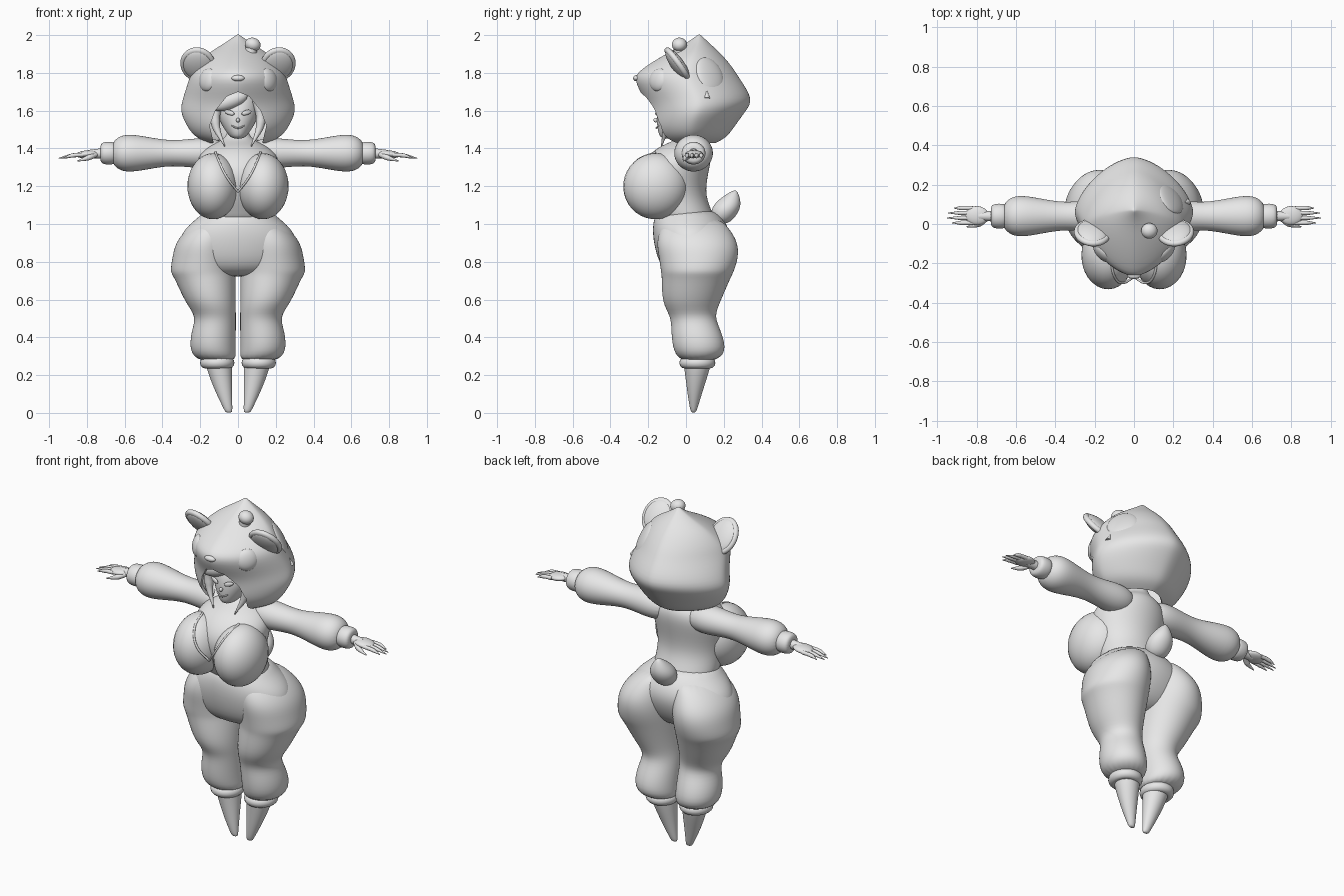
import bpy, bmesh, math
from mathutils import Vector

if "Cube" in bpy.data.objects:
    bpy.data.objects.remove(bpy.data.objects["Cube"])

GREY = (0.8, 0.8, 0.8, 1)
clay = bpy.data.materials.new("light grey")
clay.use_nodes = True
clay.diffuse_color = GREY
clay.node_tree.nodes["Principled BSDF"].inputs["Base Color"].default_value = GREY


def link_object(name, data):
    data.materials.append(clay)
    part = bpy.data.objects.new(name, data)
    bpy.context.collection.objects.link(part)
    return part


def finish_mesh(name, bm, subdivide=False):
    bmesh.ops.recalc_face_normals(bm, faces=bm.faces)
    mesh = bpy.data.meshes.new(name)
    bm.to_mesh(mesh)
    bm.free()
    for polygon in mesh.polygons:
        polygon.use_smooth = True
    part = link_object(name, mesh)
    if subdivide:
        subsurf = part.modifiers.new("smooth", "SUBSURF")
        subsurf.levels = subsurf.render_levels = 2
    return part


def loft(name, rings, open_start=False, pinch=1, sides=20):
    """Skin oval rings given as (centre, first radius vector, second radius vector)."""
    bm = bmesh.new()
    loops = []
    for centre, across, along in rings:
        loop = []
        for index in range(sides):
            angle = math.tau * index / sides
            cosine, sine = (math.copysign(abs(part) ** pinch, part)
                            for part in (math.cos(angle), math.sin(angle)))
            loop.append(bm.verts.new(centre + across * cosine + along * sine))
        loops.append(loop)
    for lower, upper in zip(loops, loops[1:]):
        for index in range(sides):
            bm.faces.new((lower[index - 1], lower[index], upper[index], upper[index - 1]))
    bm.faces.new(loops[-1])
    if not open_start:
        bm.faces.new(loops[0])
    return finish_mesh(name, bm, subdivide=True)


def column(name, rings, side=1, inner=None, **options):
    """Upright loft from (height, outer x, front y, back y); inner x mirrors outer x if not given."""
    ovals = []
    for height, outer, front, back in rings:
        start = -outer if inner is None else inner
        centre = Vector((side * (outer + start) / 2, (front + back) / 2, height))
        ovals.append((centre, Vector(((outer - start) / 2, 0, 0)), Vector((0, (back - front) / 2, 0))))
    return loft(name, ovals, **options)


def sleeve(name, side, rings):
    """Sideways loft of round rings given as (x, radius)."""
    ovals = []
    for distance, radius in rings:
        centre = Vector((side * distance, 0.04, 1.375))
        ovals.append((centre, Vector((0, radius, 0)), Vector((0, 0, radius * 0.95))))
    return loft(name, ovals)


def blob(name, location, scale, rotation=(0, 0, 0)):
    bm = bmesh.new()
    bmesh.ops.create_uvsphere(bm, u_segments=28, v_segments=18, radius=1)
    part = finish_mesh(name, bm)
    part.location, part.scale, part.rotation_euler = location, scale, rotation


def ring(name, location, radius, thickness, rotation=(0, 0, 0), stretch=(1, 1, 1)):
    bpy.ops.mesh.primitive_torus_add(location=location, rotation=rotation, major_segments=32,
                                     major_radius=radius, minor_radius=thickness)
    part = bpy.context.object
    part.name = name
    part.scale = stretch
    part.data.materials.append(clay)
    bpy.ops.object.shade_smooth()


def tube(name, points, radius, taper=1):
    """Rounded curve that narrows to the taper factor at its last point."""
    curve = bpy.data.curves.new(name, "CURVE")
    curve.dimensions = "3D"
    curve.bevel_depth = radius
    curve.use_fill_caps = True
    spline = curve.splines.new("BEZIER")
    spline.bezier_points.add(len(points) - 1)
    for knot, place in zip(spline.bezier_points, points):
        knot.co = place
        knot.handle_left_type = knot.handle_right_type = "AUTO"
    spline.bezier_points[-1].radius = taper
    link_object(name, curve)


# Torso, neck, hips and tail
column("torso", [
    (1, 0.18, -0.15, 0.15), (1.05, 0.19, -0.17, 0.15), (1.15, 0.19, -0.23, 0.1),
    (1.27, 0.22, -0.26, 0.12), (1.36, 0.22, -0.21, 0.14), (1.42, 0.15, -0.13, 0.13),
    (1.45, 0.06, -0.03, 0.09), (1.53, 0.05, -0.02, 0.08)])
column("hips", [
    (0.72, 0.16, -0.06, 0.1), (0.77, 0.29, -0.14, 0.18), (0.9, 0.325, -0.175, 0.24),
    (0.98, 0.285, -0.18, 0.23), (1.04, 0.205, -0.17, 0.19), (1.08, 0.17, -0.13, 0.14)])
column("tail", [
    (1, 0.02, 0.17, 0.21), (1.02, 0.06, 0.13, 0.25), (1.08, 0.08, 0.13, 0.29),
    (1.13, 0.055, 0.17, 0.29), (1.18, 0.01, 0.25, 0.27)])

for side, tag in ((1, "left_"), (-1, "right_")):
    # Baggy trouser leg, ankle cuff and pointed foot
    column(tag + "leg", [
        (1.04, 0.17, -0.1, 0.17), (0.98, 0.27, -0.14, 0.23), (0.9, 0.335, -0.16, 0.28),
        (0.82, 0.35, -0.145, 0.28), (0.745, 0.363, -0.135, 0.255), (0.72, 0.34, -0.13, 0.24),
        (0.58, 0.28, -0.13, 0.18), (0.51, 0.22, -0.08, 0.15), (0.43, 0.25, -0.08, 0.19),
        (0.32, 0.26, -0.07, 0.22), (0.27, 0.2, -0.02, 0.15)], side=side, inner=0.01)
    ring(tag + "ankle_cuff", (0.11 * side, 0.06, 0.265), 0.064, 0.027, stretch=(1, 1.05, 1.1))
    column(tag + "foot", [
        (0.3, 0.18, -0.02, 0.14), (0.24, 0.17, -0.01, 0.13), (0.12, 0.125, 0.005, 0.09),
        (0.02, 0.075, 0.02, 0.06), (0, 0.065, 0.03, 0.05)], side=side, inner=0.03)

    # Chest and neckline
    blob(tag + "chest", (0.132 * side, -0.16, 1.2), (0.136, 0.172, 0.175), (-0.3, 0, 0))
    tube(tag + "neckline", [(0.12 * side, -0.16, 1.38), (0.1 * side, -0.265, 1.33),
                            (0.06 * side, -0.3, 1.25), (0, -0.27, 1.17)], 0.006)

    # Puffed sleeve, wrist cuff and hand
    sleeve(tag + "sleeve", side, [
        (0.06, 0.06), (0.15, 0.09), (0.25, 0.08), (0.35, 0.07), (0.45, 0.085),
        (0.58, 0.112), (0.64, 0.09), (0.67, 0.05)])
    sleeve(tag + "wrist_cuff", side, [
        (0.65, 0.05), (0.655, 0.065), (0.72, 0.065), (0.73, 0.04)])
    tube(tag + "wrist", [(0.7 * side, 0.04, 1.375), (0.79 * side, 0.04, 1.37)], 0.028, taper=0.8)
    blob(tag + "palm", (0.8 * side, 0.043, 1.37), (0.06, 0.048, 0.02), (0, 0.1 * side, 0))
    for finger, reach in enumerate((0.925, 0.95, 0.945, 0.915)):
        across = 0.006 + finger * 0.025
        tube(tag + "finger", [(0.82 * side, across, 1.367), (0.88 * side, across, 1.362),
                              (reach * side, across, 1.348)], 0.011, taper=0.2)
    tube(tag + "thumb", [(0.75 * side, 0.03, 1.37), (0.79 * side, 0, 1.352),
                         (0.85 * side, -0.014, 1.333)], 0.015, taper=0.2)

    # Hood ears with a raised rim, and round hood eyes
    ear = (0.212 * side, -0.045, 1.845)
    blob(tag + "ear", ear, (0.085, 0.035, 0.1), (0.62, 0, 0.12 * side))
    ring(tag + "ear_rim", ear, 0.078, 0.016, (0.62 + math.pi / 2, 0, 0.12 * side), (1, 1.15, 1))
    blob(tag + "hood_eye", (0.158 * side, -0.142, 1.762), (0.064, 0.035, 0.062),
         (-0.15, 0, 0.85 * side))

    # Face eyes and hair locks beside the cheeks
    blob(tag + "eye", (0.045 * side, -0.152, 1.59), (0.028, 0.008, 0.013), (0, -0.3 * side, 0.3 * side))
    tube(tag + "hair_lock", [(0.1 * side, -0.1, 1.66), (0.12 * side, -0.1, 1.54),
                             (0.07 * side, -0.13, 1.41)], 0.025, taper=0.1)

# Head, nose, mouth and fringe under the hood
column("head", [
    (1.45, 0.03, -0.13, -0.05), (1.48, 0.06, -0.15, 0.03), (1.57, 0.115, -0.16, 0.1),
    (1.66, 0.115, -0.14, 0.12), (1.72, 0.07, -0.08, 0.08)])
blob("nose", (0, -0.16, 1.55), (0.01, 0.012, 0.012))
tube("mouth", [(-0.035, -0.145, 1.52), (0, -0.157, 1.508), (0.035, -0.145, 1.52)], 0.004)
blob("fringe", (-0.045, -0.13, 1.65), (0.1, 0.04, 0.042), (0, -0.35, 0))

# Bear hood: a hollow shell with a pointed muzzle and back, and an arched face opening
hood = column("hood", [
    (1.43, 0.16, -0.13, 0.16), (1.46, 0.23, -0.17, 0.22), (1.52, 0.275, -0.2, 0.26),
    (1.6, 0.31, -0.2, 0.32), (1.66, 0.295, -0.22, 0.36), (1.77, 0.26, -0.285, 0.285),
    (1.82, 0.24, -0.24, 0.255), (1.9, 0.17, -0.11, 0.19), (1.96, 0.065, 0.01, 0.12),
    (2.005, 0.004, 0.065, 0.075)], open_start=True, pinch=1.25, sides=32)
shell = hood.modifiers.new("shell", "SOLIDIFY")
shell.thickness = 0.015

bm = bmesh.new()
half_arch = [(0.11, 1.35), (0.15, 1.52), (0.12, 1.6), (0.06, 1.675)]
arch = half_arch + [(0, 1.7)] + [(-x, z) for x, z in reversed(half_arch)]
outline = bm.faces.new([bm.verts.new((x, -0.6, z)) for x, z in arch])
extruded = bmesh.ops.extrude_face_region(bm, geom=[outline])["geom"]
far_end = [item for item in extruded if isinstance(item, bmesh.types.BMVert)]
bmesh.ops.translate(bm, vec=(0, 0.58, 0), verts=far_end)
cutter = finish_mesh("face_cutter", bm)
cutter.hide_render = True
opening = hood.modifiers.new("face_opening", "BOOLEAN")
opening.operation, opening.object, opening.solver = "DIFFERENCE", cutter, "EXACT"
bpy.ops.object.select_all(action="DESELECT")
bpy.context.view_layer.objects.active = hood
hood.select_set(True)
for modifier in list(hood.modifiers):
    bpy.ops.object.modifier_apply(modifier=modifier.name)
bpy.data.objects.remove(cutter)
bpy.ops.object.shade_smooth_by_angle(angle=math.radians(40))

# Hood details: muzzle nose, bobble on a stalk, patch and drop
blob("hood_nose", (0, -0.262, 1.772), (0.034, 0.018, 0.016))
tube("bobble_stalk", [(0.06, -0.03, 1.87), (0.075, -0.035, 1.95)], 0.036, taper=0.85)
blob("bobble", (0.078, -0.035, 1.95), (0.042, 0.04, 0.036), (0, 0.3, 0))
blob("hood_patch", (0.185, 0.125, 1.79), (0.025, 0.085, 0.1), (0, -0.45, 0.65))
tube("hood_drop", [(0.27, 0.11, 1.665), (0.26, 0.11, 1.705)], 0.018, taper=0.1)
